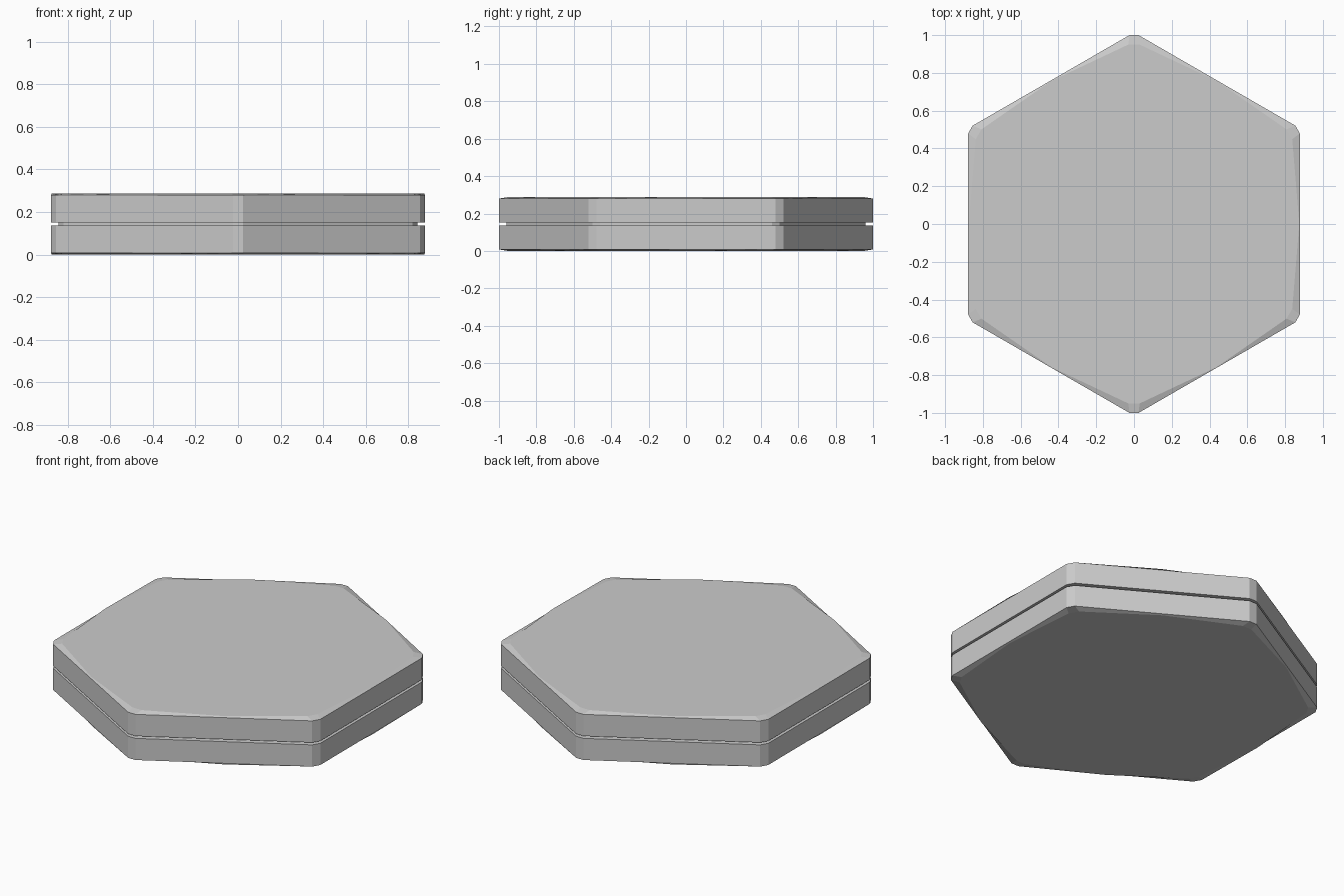
import bpy, bmesh
from math import radians, cos, sin

if "Cube" in bpy.data.objects:
    bpy.data.objects.remove(bpy.data.objects["Cube"])

APOTHEM, HEIGHT = 0.878, 0.288


def outline(flat, corner, half_cut, z, z_mid):
    """Hexagon with clipped corners and a point at the middle of each side."""
    pts = []
    for i in range(6):
        a = radians(90 + 60 * i)
        c, s = cos(a), sin(a)
        for t in (-half_cut, half_cut):
            pts.append((corner * c - t * s, corner * s + t * c, z))
        m = a + radians(30)
        pts.append((flat * cos(m), flat * sin(m), z_mid))
    return pts


def side(z):
    return outline(APOTHEM, 1.0, 0.024, z, z)


def groove(z):
    return outline(APOTHEM - 0.036, 0.959, 0.023, z, z)


def cap(z):
    # corners pulled in, side middles almost reaching the rim
    return outline(APOTHEM - 0.003, 0.95, 0.03, z, z)


def loft(name, rings):
    bm = bmesh.new()
    loops = [[bm.verts.new(p) for p in ring] for ring in rings]
    for lo, hi in zip(loops, loops[1:]):
        n = len(lo)
        for i in range(n):
            j = (i + 1) % n
            bm.faces.new((lo[i], lo[j], hi[j], hi[i]))
    bm.faces.new(loops[0][::-1])
    bm.faces.new(loops[-1])
    bmesh.ops.recalc_face_normals(bm, faces=bm.faces)
    mesh = bpy.data.meshes.new(name)
    bm.to_mesh(mesh)
    bm.free()
    obj = bpy.data.objects.new(name, mesh)
    bpy.context.collection.objects.link(obj)
    return obj


# Hexagonal tile: chamfered bottom, side, groove, side, chamfered top
loft("grooved_hex_tile", [
    cap(0), side(0.008),
    side(0.137), groove(0.137), groove(0.151), side(0.151),
    side(HEIGHT - 0.008), cap(HEIGHT),
])
